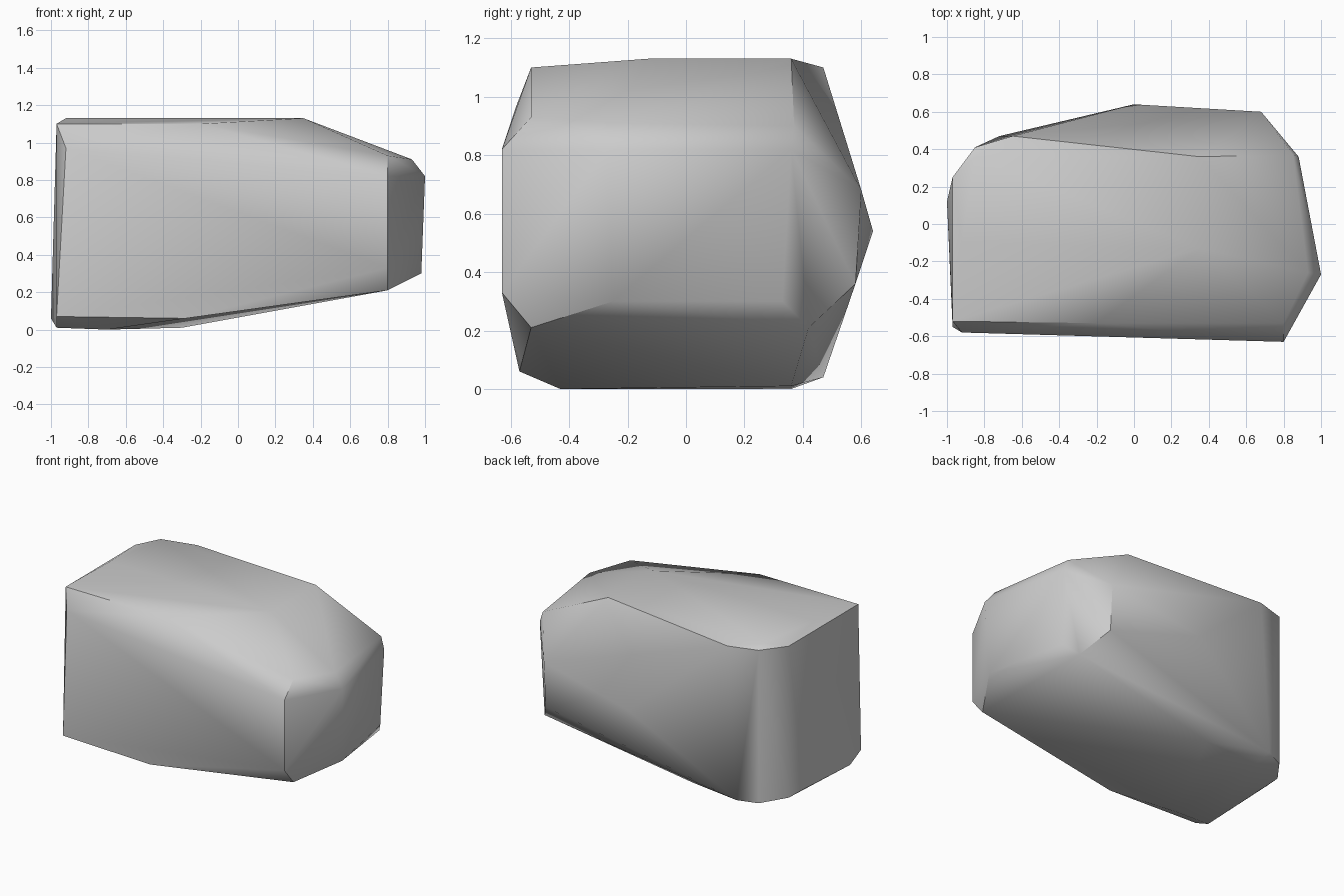
import bpy
import bmesh
import math

# Remove the default object
default_cube = bpy.data.objects.get("Cube")
if default_cube:
    bpy.data.objects.remove(default_cube, do_unlink=True)


def make_material(name, colour):
    material = bpy.data.materials.new(name)
    material.use_nodes = True
    material.diffuse_color = colour
    material.node_tree.nodes["Principled BSDF"].inputs["Base Color"].default_value = colour
    material.node_tree.nodes["Principled BSDF"].inputs["Roughness"].default_value = 0.8
    return material


# Chipped corners of the boulder, grouped by the region they bound
narrow_end = [
    (.8, -.63, .82), (.8, -.63, .33), (.8, -.53, .93), (.8, -.53, .21),
    (1, -.27, .82), (.98, -.25, .3), (.93, -.26, .91),
    (.88, .36, .82), (.85, .37, .9), (.87, .33, .3), (.8, .42, .21),
]
back_bulge = [(.68, .6, .68), (.68, .58, .36), (0, .64, .54)]
top_rim = [
    (-.97, -.52, 1.1), (-.2, -.53, 1.1), (-.92, -.1, 1.13), (-.85, .36, 1.13),
    (.35, .36, 1.13), (.35, -.13, 1.13), (-.65, .47, 1.1), (-.85, .41, 1.1), (-.97, .25, 1.1),
]
wide_end_front = [(-.92, -.58, .97), (-.97, -.55, .07)]
bottom_rim = [
    (-.28, -.57, .06), (-.3, .36, .01), (-.7, -.43, 0), (-.97, -.43, .01),
    (-.7, .36, 0), (-.72, .47, .04), (-.85, .41, .03), (-.97, .25, .04), (-1, .12, .06),
]


def build_rock(name, corner_groups, material):
    """Wrap a convex skin around the corners and merge coplanar facets."""
    bm = bmesh.new()
    for group in corner_groups:
        for corner in group:
            bm.verts.new(corner)
    hull = bmesh.ops.convex_hull(bm, input=bm.verts[:])
    inside = [v for v in hull["geom_interior"] if isinstance(v, bmesh.types.BMVert)]
    bmesh.ops.delete(bm, geom=inside, context="VERTS")
    bmesh.ops.dissolve_limit(bm, angle_limit=math.radians(1),
                             verts=bm.verts[:], edges=bm.edges[:])
    bmesh.ops.recalc_face_normals(bm, faces=bm.faces[:])
    mesh = bpy.data.meshes.new(name)
    bm.to_mesh(mesh)
    bm.free()
    mesh.materials.append(material)
    rock = bpy.data.objects.new(name, mesh)
    bpy.context.collection.objects.link(rock)
    return rock


# Boulder with soft facets and crisp main edges
stone_grey = make_material("stone grey", (.6, .6, .6, 1))
boulder = build_rock(
    "boulder", [narrow_end, back_bulge, top_rim, wide_end_front, bottom_rim], stone_grey)

bpy.ops.object.select_all(action="DESELECT")
boulder.select_set(True)
bpy.context.view_layer.objects.active = boulder
bpy.ops.object.shade_smooth_by_angle(angle=math.radians(40))
